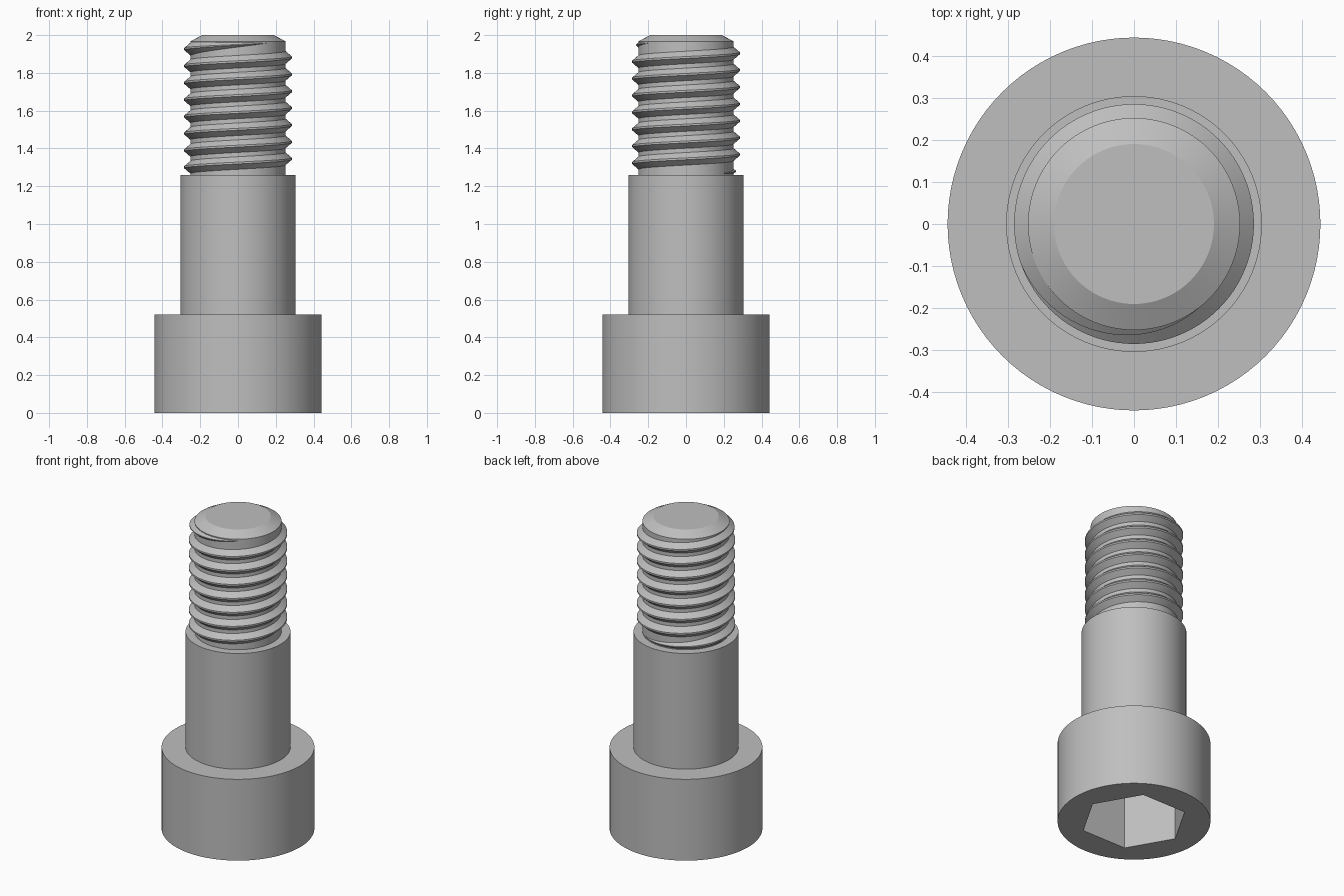
import bpy
import bmesh
from math import cos, sin, tau, radians

SEG = 96
HEAD_R, SHOULDER_R, ROOT_R, CREST_R = 0.443, 0.304, 0.252, 0.285
HEAD_Z, SHOULDER_Z, CHAMFER_Z, TOP_Z = 0.52, 1.26, 1.967, 2.0
PITCH = 0.0894

cube = bpy.data.objects.get("Cube")
if cube:
    bpy.data.objects.remove(cube, do_unlink=True)

steel = bpy.data.materials.new("grey steel")
steel.use_nodes = True
colour = (0.52, 0.52, 0.52, 1)
steel.diffuse_color = colour
steel.node_tree.nodes["Principled BSDF"].inputs["Base Color"].default_value = colour


def ring(bm, radius, z, count=SEG):
    return [bm.verts.new((radius * cos(tau * i / count), radius * sin(tau * i / count), z))
            for i in range(count)]


def bridge(bm, low, high):
    n = len(low)
    for i in range(n):
        j = (i + 1) % n
        bm.faces.new((low[i], low[j], high[j], high[i]))


def lathe(bm, profile):
    rings = [ring(bm, r, z) for r, z in profile]
    for low, high in zip(rings, rings[1:]):
        bridge(bm, low, high)
    return rings


def finish(bm, name):
    mesh = bpy.data.meshes.new(name)
    bm.to_mesh(mesh)
    bm.free()
    mesh.materials.append(steel)
    obj = bpy.data.objects.new(name, mesh)
    bpy.context.collection.objects.link(obj)
    bpy.ops.object.select_all(action="DESELECT")
    obj.select_set(True)
    bpy.context.view_layer.objects.active = obj
    bpy.ops.object.shade_smooth_by_angle(angle=radians(25))


# Cylindrical head with a hexagonal socket in its underside
bm = bmesh.new()
rim = lathe(bm, [(HEAD_R, 0), (HEAD_R, HEAD_Z), (SHOULDER_R, HEAD_Z)])[0]
mouth = ring(bm, 0.312, 0, 6)
floor = ring(bm, 0.312, 0.36, 6)
edges = [bm.edges.get((rim[i], rim[i - 1])) for i in range(SEG)]
edges += [bm.edges.new((mouth[i], mouth[i - 1])) for i in range(6)]
bmesh.ops.triangle_fill(bm, edges=edges, use_beauty=True, normal=(0, 0, -1))
bm.normal_update()
for face in bm.faces:
    if face.normal.z > 0.5 and face.calc_center_median().z < 0.01:
        face.normal_flip()
bridge(bm, floor, mouth)
bm.faces.new(floor[::-1])
finish(bm, "socket_head")

# Plain shoulder
bm = bmesh.new()
lathe(bm, [(SHOULDER_R, HEAD_Z), (SHOULDER_R, SHOULDER_Z), (ROOT_R, SHOULDER_Z)])
finish(bm, "shoulder")

# Threaded core with a chamfered tip
bm = bmesh.new()
tip = lathe(bm, [(ROOT_R, SHOULDER_Z), (ROOT_R, CHAMFER_Z), (0.19, TOP_Z)])[-1]
bm.faces.new(tip)
finish(bm, "thread_core")

# Right-handed helical ridge that fades in and out at its ends
bm = bmesh.new()
TURNS, FADE, BASE = 7.75, 0.32, 0.035
steps = int(TURNS * SEG)
previous = None
for s in range(steps + 1):
    turn = s / SEG
    fade = min(1, turn / FADE, (TURNS - turn) / FADE)
    angle = tau * (turn + 0.125)
    crest = ROOT_R - 0.002 + (CREST_R - ROOT_R + 0.002) * fade
    z = 1.267 + PITCH * turn
    section = [(ROOT_R - 0.002, -BASE * fade), (crest, -0.005 * fade),
               (crest, 0.005 * fade), (ROOT_R - 0.002, BASE * fade)]
    current = [bm.verts.new((r * cos(angle), r * sin(angle), max(z + dz, SHOULDER_Z)))
               for r, dz in section]
    if previous:
        for k in range(3):
            bm.faces.new((previous[k], current[k], current[k + 1], previous[k + 1]))
    previous = current
bmesh.ops.dissolve_degenerate(bm, dist=1e-6, edges=bm.edges[:])
finish(bm, "screw_thread")
